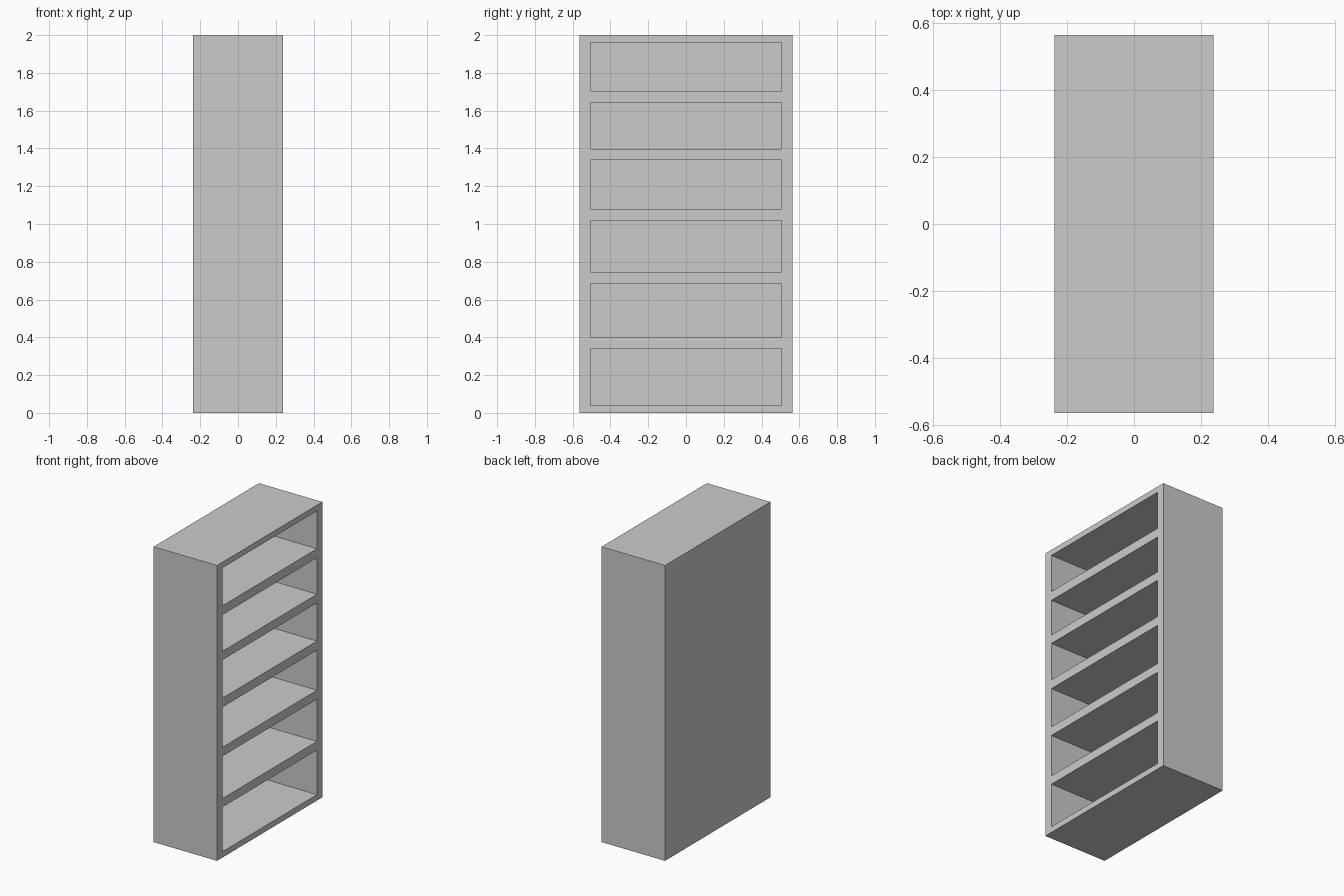
import bpy, bmesh
from mathutils import Vector

if "Cube" in bpy.data.objects:
    bpy.data.objects.remove(bpy.data.objects["Cube"])

DEPTH, WIDTH, HEIGHT = 0.475, 1.127, 2.0
OPEN_Y = 0.506          # half width of each compartment
BACK = 0.015            # back panel thickness
BAYS = [(0.04, 0.341), (0.40, 0.686), (0.747, 1.018),
        (1.08, 1.338), (1.397, 1.643), (1.705, 1.961)]

# Carcass block
bm = bmesh.new()
bmesh.ops.create_cube(bm, size=1)
bmesh.ops.scale(bm, vec=(DEPTH, WIDTH, HEIGHT), verts=bm.verts)
bmesh.ops.translate(bm, vec=(0, 0, HEIGHT / 2), verts=bm.verts)


def cut(co, normal):
    bmesh.ops.bisect_plane(bm, geom=bm.verts[:] + bm.edges[:] + bm.faces[:],
                           plane_co=co, plane_no=normal)


# Score the block along the compartment outlines
for y in (-OPEN_Y, OPEN_Y):
    cut((0, y, 0), (0, 1, 0))
for bay in BAYS:
    for z in bay:
        cut((0, 0, z), (0, 0, 1))


def is_bay(face):
    c = face.calc_center_median()
    return (face.normal.x > 0.9 and abs(c.y) < OPEN_Y
            and any(a < c.z < b for a, b in BAYS))


# Push the compartments in from the open (+x) side
bm.normal_update()
bays = [f for f in bm.faces if is_bay(f)]
floors = bmesh.ops.extrude_discrete_faces(bm, faces=bays)["faces"]
for f in floors:
    bmesh.ops.translate(bm, vec=Vector((BACK - DEPTH, 0, 0)), verts=f.verts)

# Merge the scored lines on the plain outer sides
bm.normal_update()
plain = [e for e in bm.edges if len(e.link_faces) == 2
         and e.calc_face_angle() < 0.01
         and e.link_faces[0].normal.x < 0.9]
bmesh.ops.dissolve_edges(bm, edges=plain, use_verts=False)
bmesh.ops.recalc_face_normals(bm, faces=bm.faces)

mesh = bpy.data.meshes.new("bookcase")
bm.to_mesh(mesh)
bm.free()
bpy.context.collection.objects.link(bpy.data.objects.new("bookcase", mesh))
